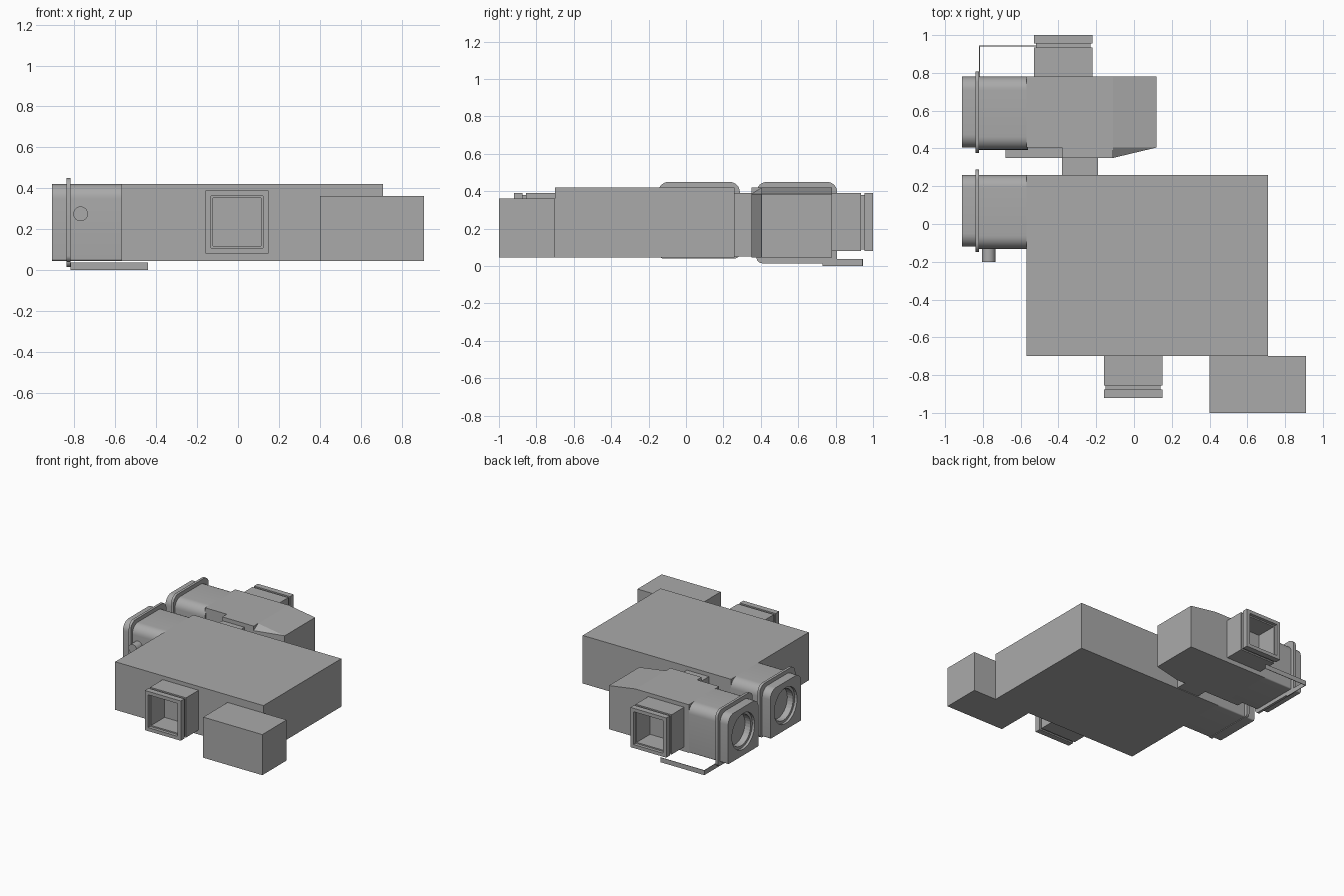
import bpy, bmesh, math
from mathutils import Vector

if "Cube" in bpy.data.objects:
    bpy.data.objects.remove(bpy.data.objects["Cube"])

grey = bpy.data.materials.new("machine grey")
grey.diffuse_color = (0.40, 0.40, 0.40, 1)
grey.use_nodes = True
grey.node_tree.nodes["Principled BSDF"].inputs["Base Color"].default_value = grey.diffuse_color


def finish(name, bm, smooth=False):
    bmesh.ops.recalc_face_normals(bm, faces=bm.faces)
    me = bpy.data.meshes.new(name)
    bm.to_mesh(me)
    bm.free()
    me.materials.append(grey)
    ob = bpy.data.objects.new(name, me)
    bpy.context.collection.objects.link(ob)
    if smooth:
        bpy.ops.object.select_all(action='DESELECT')
        ob.select_set(True)
        bpy.context.view_layer.objects.active = ob
        bpy.ops.object.shade_smooth_by_angle(angle=math.radians(35))
    return ob


def loft(name, rings, smooth=False):
    """Join successive rings of points with quads and cap both ends."""
    bm = bmesh.new()
    vs = [[bm.verts.new(p) for p in r] for r in rings]
    n = len(rings[0])
    for a, b in zip(vs, vs[1:]):
        for i in range(n):
            bm.faces.new((a[i], a[(i + 1) % n], b[(i + 1) % n], b[i]))
    bm.faces.new(vs[0])
    bm.faces.new(vs[-1])
    return finish(name, bm, smooth)


def box(name, x0, x1, y0, y1, z0, z1):
    ring = [(x0, y0), (x1, y0), (x1, y1), (x0, y1)]
    return loft(name, [[(x, y, z) for x, y in ring] for z in (z0, z1)])


def circle(c, r, axis, n=32):
    pts = []
    for i in range(n):
        a = 2 * math.pi * i / n
        u, v = r * math.cos(a), r * math.sin(a)
        pts.append(Vector(c) + Vector((0, u, v) if axis == 'x' else (u, 0, v)))
    return pts


def rounded(x, y0, y1, z0, z1, rt, rb, n=8):
    """Rounded rectangle in the y-z plane, with top and bottom corner radii."""
    pts = []
    for cy, cz, r, start in ((y1 - rt, z1 - rt, rt, 0), (y0 + rt, z1 - rt, rt, 90),
                             (y0 + rb, z0 + rb, rb, 180), (y1 - rb, z0 + rb, rb, 270)):
        for i in range(n + 1):
            a = math.radians(start + 90 * i / n)
            pts.append((x, cy + r * math.cos(a), cz + r * math.sin(a)))
    return pts


# Square duct port with a groove behind its rim and a hollow mouth
def port(name, cx, y, d):
    steps = [(-0.01, .155), (.155, .155), (.155, .145), (.175, .145), (.175, .155),
             (.22, .155), (.22, .128), (.195, .128), (.195, .118), (.03, .118)]
    loft(name, [[(cx + sx * h, y + d * t, .235 + sz * h)
                 for sx, sz in ((-1, -1), (1, -1), (1, 1), (-1, 1))] for t, h in steps])


# Round-holed socket sticking out to the left, with collar flange
def socket(name, y0, y1, zf):
    cy, cz = (y0 + y1) / 2, .233
    body = loft(name + "_housing", [rounded(-.91, y0, y1, .045, .42, .07, .01),
                                    rounded(-.83, y0, y1, .045, .42, .07, .01),
                                    rounded(-.83, y0 - .012, y1, .045, .42, .07, .01),
                                    rounded(-.56, y0 - .012, y1, .045, .42, .07, .01)], True)
    cutter = loft(name + "_hole_cutter", [circle((x, cy, cz), r, 'x') for x, r in
                                          ((-.95, .14), (-.89, .14), (-.89, .12), (-.76, .12))])
    cutter.hide_render = True
    cutter.hide_set(True)
    mod = body.modifiers.new("hole", 'BOOLEAN')
    mod.operation = 'DIFFERENCE'
    mod.solver = 'EXACT'
    mod.object = cutter
    loft(name + "_flange", [rounded(x, y0 - .028, y1 + .028, zf, .45, .055, .03)
                            for x in (-.84, -.82)], True)


# Large main block, side box and the bridge between the two blocks
box("main_block", -.57, .71, -.70, .26, .045, .42)
box("side_box", .40, .91, -1, -.70, .045, .362)
box("bridge", -.38, -.19, .255, .355, .05, .39)

# Rear block: tall middle, sloped right end, lower front ledge
box("rear_block", -.57, -.11, .405, .78, .045, .42)
box("rear_block_front", -.38, -.11, .35, .405, .045, .42)
box("rear_ledge", -.68, -.38, .35, .405, .045, .30)

# Tapered end of the rear block, dropping to the right
loft("rear_block_end", [
    [(-.11, .405, .045), (-.11, .78, .045), (-.11, .78, .42), (-.11, .405, .42)],
    [(.12, .405, .045), (.12, .78, .045), (.12, .78, .385), (.12, .405, .385)]])
bm = bmesh.new()
low = [bm.verts.new(p) for p in ((-.11, .35, .045), (.12, .405, .045), (-.11, .405, .045))]
top = [bm.verts.new(p) for p in ((-.11, .35, .385), (.12, .405, .385), (-.11, .405, .42))]
bm.faces.new(low)
bm.faces.new(top)
for i in range(3):
    j = (i + 1) % 3
    bm.faces.new((low[i], low[j], top[j], top[i]))
finish("rear_block_corner", bm)

# Ports and sockets
port("front_port", -.005, -.70, -1)
port("rear_port", -.375, .78, 1)
socket("front_socket", -.12, .26, .04)
socket("rear_socket", .405, .78, .015)

# Side peg on the front socket
loft("side_peg", [circle((-.77, y, .275), .036, 'y', 24) for y in (-.20, -.11)], True)

# Thin bent strip under the rear socket
box("strip_long", -.82, -.44, .941, .945, 0, .037)
box("strip_short", -.82, -.816, .73, .941, 0, .037)
